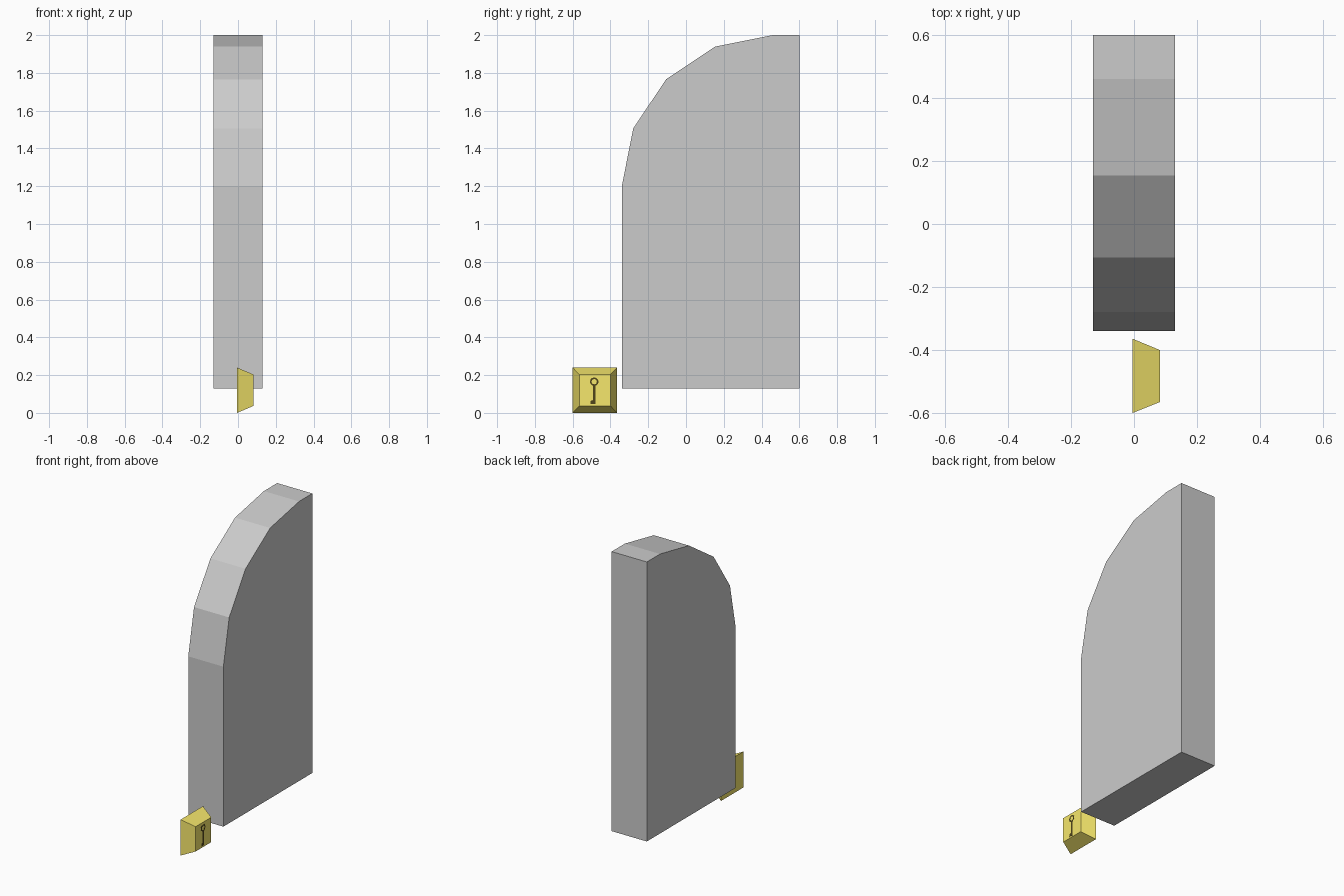
import bpy
import bmesh
from math import sin, cos, pi

if "Cube" in bpy.data.objects:
    bpy.data.objects.remove(bpy.data.objects["Cube"])


def material(name, rgb):
    mat = bpy.data.materials.new(name)
    mat.diffuse_color = (*rgb, 1)
    mat.use_nodes = True
    mat.node_tree.nodes["Principled BSDF"].inputs["Base Color"].default_value = mat.diffuse_color
    return mat


def add_object(name, bm, mat=None):
    bmesh.ops.recalc_face_normals(bm, faces=bm.faces)
    mesh = bpy.data.meshes.new(name)
    bm.to_mesh(mesh)
    bm.free()
    if mat:
        mesh.materials.append(mat)
    obj = bpy.data.objects.new(name, mesh)
    bpy.context.collection.objects.link(obj)
    return obj


def loft(bm, x0, profile0, x1, profile1):
    """Solid between two matching (y, z) outlines placed at x0 and x1."""
    a = [bm.verts.new((x0, y, z)) for y, z in profile0]
    b = [bm.verts.new((x1, y, z)) for y, z in profile1]
    bm.faces.new(a)
    bm.faces.new(b)
    for i in range(len(a)):
        j = (i + 1) % len(a)
        bm.faces.new((a[i], a[j], b[j], b[i]))


def rect(y0, y1, z0, z1):
    return [(y0, z0), (y1, z0), (y1, z1), (y0, z1)]


gold = material("gold", (0.92, 0.8, 0.15))
dark = material("dark_brown", (0.08, 0.06, 0.01))

# Half-arch door leaf with a four-segment quarter round
arc = [(0.46 - 0.8 * cos(i * pi / 8), 1.2 + 0.8 * sin(i * pi / 8)) for i in range(5)]
bm = bmesh.new()
outline = [(0.6, 0.13), (-0.34, 0.13)] + arc + [(0.6, 2.0)]
loft(bm, -0.13, outline, 0.13, outline)
add_object("door_leaf", bm)

# Lock block tapering towards +x
bm = bmesh.new()
loft(bm, -0.005, rect(-0.6, -0.364, 0, 0.24), 0.082, rect(-0.565, -0.4, 0.037, 0.203))
add_object("lock_block", bm, gold)

# Thin key emblem on the lock face: ring bow, shaft and bit
X0, X1 = 0.081, 0.083
bm = bmesh.new()
N = 12
rings = [[bm.verts.new((x, -0.486 + r * cos(2 * pi * i / N), 0.165 + r * sin(2 * pi * i / N)))
          for i in range(N)]
         for x, r in ((X0, 0.023), (X1, 0.023), (X1, 0.014), (X0, 0.014))]
for k in range(4):
    a, b = rings[k], rings[(k + 1) % 4]
    for i in range(N):
        j = (i + 1) % N
        bm.faces.new((a[i], a[j], b[j], b[i]))
shaft = [(-0.493, 0.143), (-0.493, 0.068), (-0.505, 0.064), (-0.505, 0.047),
         (-0.478, 0.047), (-0.478, 0.143)]
loft(bm, X0, shaft, X1, shaft)
add_object("key_emblem", bm, dark)
